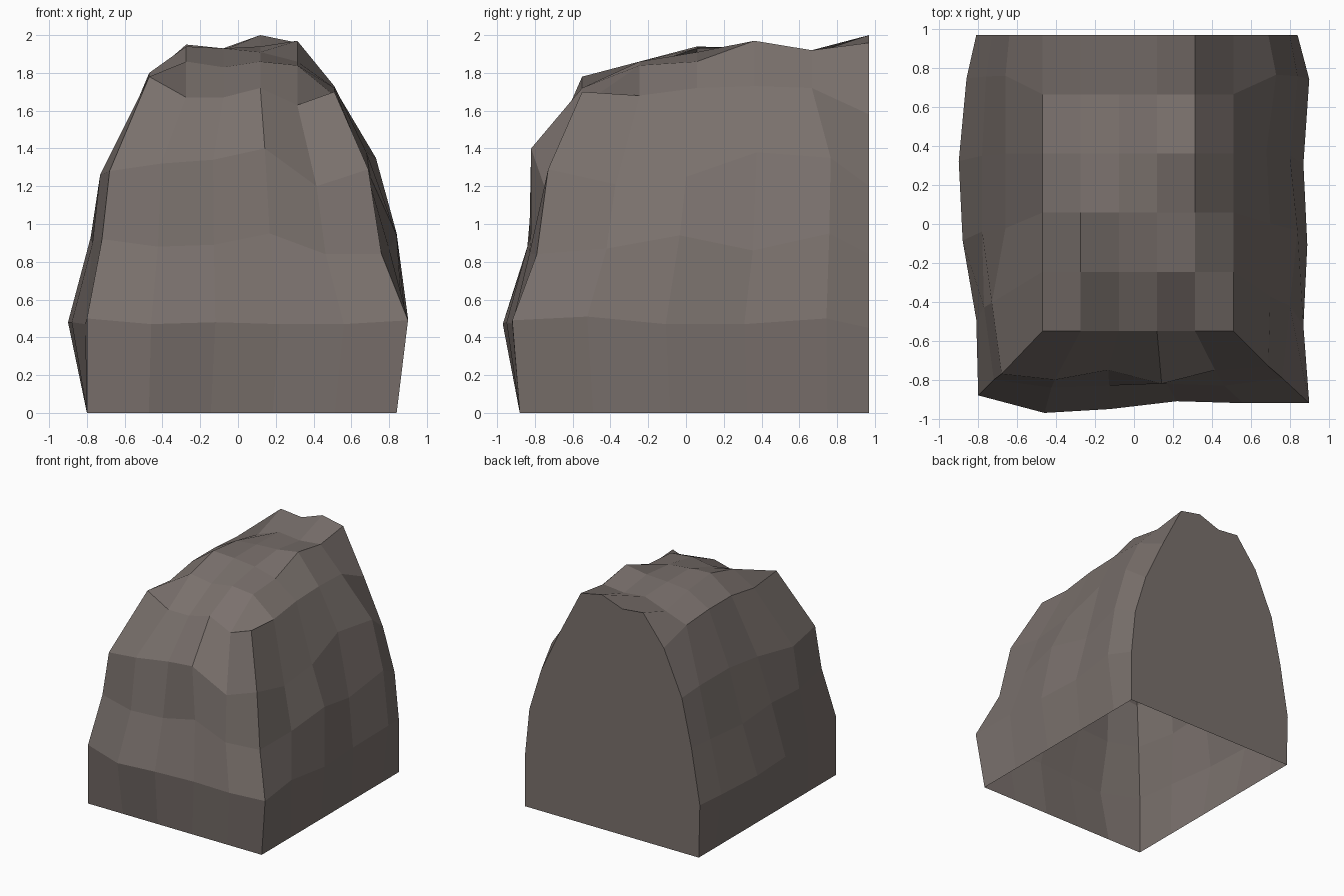
import bpy
import bmesh

# Remove the default cube only
default_cube = bpy.data.objects.get("Cube")
if default_cube:
    bpy.data.objects.remove(default_cube, do_unlink=True)

BACK_Y = 0.97
SIDE_STEPS = (0, .21, .43, .65, .88, 1)
FRONT_STEPS = (0, .2, .4, .6, .8, 1)


def make_material(name, colour):
    material = bpy.data.materials.new(name)
    material.use_nodes = True
    material.diffuse_color = colour
    shader = next(n for n in material.node_tree.nodes if n.type == "BSDF_PRINCIPLED")
    shader.inputs["Base Color"].default_value = colour
    shader.inputs["Roughness"].default_value = 0.9
    return material


def mix(start, end, factor):
    return start + (end - start) * factor


def wall_ring(mesh, left_x, left_z, right_x, right_z, front_y, front_z):
    """Open loop of points: left wall back to front, across the front, right wall to the back."""
    left = [(x, mix(front_y[0], BACK_Y, step), z)
            for x, z, step in zip(left_x, left_z, SIDE_STEPS)]
    right = [(x, mix(front_y[-1], BACK_Y, step), z)
             for x, z, step in zip(right_x, right_z, SIDE_STEPS)]
    front = [(mix(left_x[0], right_x[0], step), y, z)
             for y, z, step in zip(front_y, front_z, FRONT_STEPS)]
    points = left[::-1] + front[1:-1] + right
    return [mesh.verts.new(point) for point in points]


def join_rows(mesh, lower, upper):
    """Fill the strip between two rows of points with quads."""
    for i in range(len(lower) - 1):
        mesh.faces.new((lower[i], lower[i + 1], upper[i + 1], upper[i]))


mesh = bmesh.new()

# Straight base outline, left open underneath
flat = [0] * 6
base = wall_ring(mesh, [-.8] * 6, flat, [.84] * 6, flat, [-.88] * 6, flat)

# Widest band of the rock
bulge = wall_ring(
    mesh,
    left_x=(-.8, -.81, -.88, -.9, -.86, -.81),
    left_z=(.5, .47, .48, .48, .47, .45),
    right_x=(.9, .87, .89, .87, .9, .84),
    right_z=(.49, .51, .47, .47, .5, .45),
    front_y=(-.88, -.97, -.95, -.91, -.92, -.92),
    front_z=(.5, .47, .48, .47, .47, .49))

# Middle band
waist = wall_ring(
    mesh,
    left_x=(-.72, -.77, -.78, -.78, -.76, -.73),
    left_z=(.92, .9, .93, .9, .92, .92),
    right_x=(.76, .8, .84, .8, .84, .8),
    right_z=(.84, .87, .94, .86, .95, .84),
    front_y=(-.8, -.84, -.83, -.82, -.83, -.79),
    front_z=(.92, .88, .89, .95, .84, .84))

# Shoulder band with the notch at the front
shoulder = wall_ring(
    mesh,
    left_x=(-.68, -.73, -.66, -.66, -.66, -.64),
    left_z=(1.28, 1.26, 1.3, 1.35, 1.35, 1.32),
    right_x=(.69, .7, .7, .68, .73, .69),
    right_z=(1.29, 1.21, 1.25, 1.38, 1.35, 1.2),
    front_y=(-.77, -.8, -.75, -.82, -.75, -.73),
    front_z=(1.28, 1.32, 1.34, 1.4, 1.2, 1.29))

# Uneven crown, one row of heights at a time from front to back
crown_heights = (
    (1.78, 1.67, 1.67, 1.72, 1.63, 1.7),
    (1.75, 1.86, 1.83, 1.86, 1.84, 1.68),
    (1.8, 1.94, 1.93, 1.91, 1.86, 1.72),
    (1.8, 1.91, 1.93, 1.94, 1.97, 1.73),
    (1.78, 1.85, 1.92, 1.9, 1.92, 1.72),
    (1.7, 1.95, 1.93, 2, 1.96, 1.58))
crown = []
for row, heights in enumerate(crown_heights):
    y = mix(-.55, BACK_Y, row / 5)
    crown.append([mesh.verts.new((mix(-.47, .51, column / 5), y, z))
                  for column, z in enumerate(heights)])
for near, far in zip(crown, crown[1:]):
    join_rows(mesh, near, far)

# Walls from the base up to the rim of the crown
rim = [row[0] for row in reversed(crown)] + crown[0][1:-1] + [row[-1] for row in crown]
rings = [base, bulge, waist, shoulder, rim]
for lower, upper in zip(rings, rings[1:]):
    join_rows(mesh, lower, upper)

# Flat back cut
left_edge = [ring[0] for ring in rings[:-1]]
right_edge = [ring[-1] for ring in rings[:-1]]
mesh.faces.new(left_edge + crown[-1] + right_edge[::-1])

bmesh.ops.recalc_face_normals(mesh, faces=mesh.faces)

# Finished rock object, flat shaded
data = bpy.data.meshes.new("rock")
mesh.to_mesh(data)
mesh.free()
data.materials.append(make_material("brown_grey_stone", (.195, .165, .152, 1)))
rock = bpy.data.objects.new("rock", data)
bpy.context.collection.objects.link(rock)
